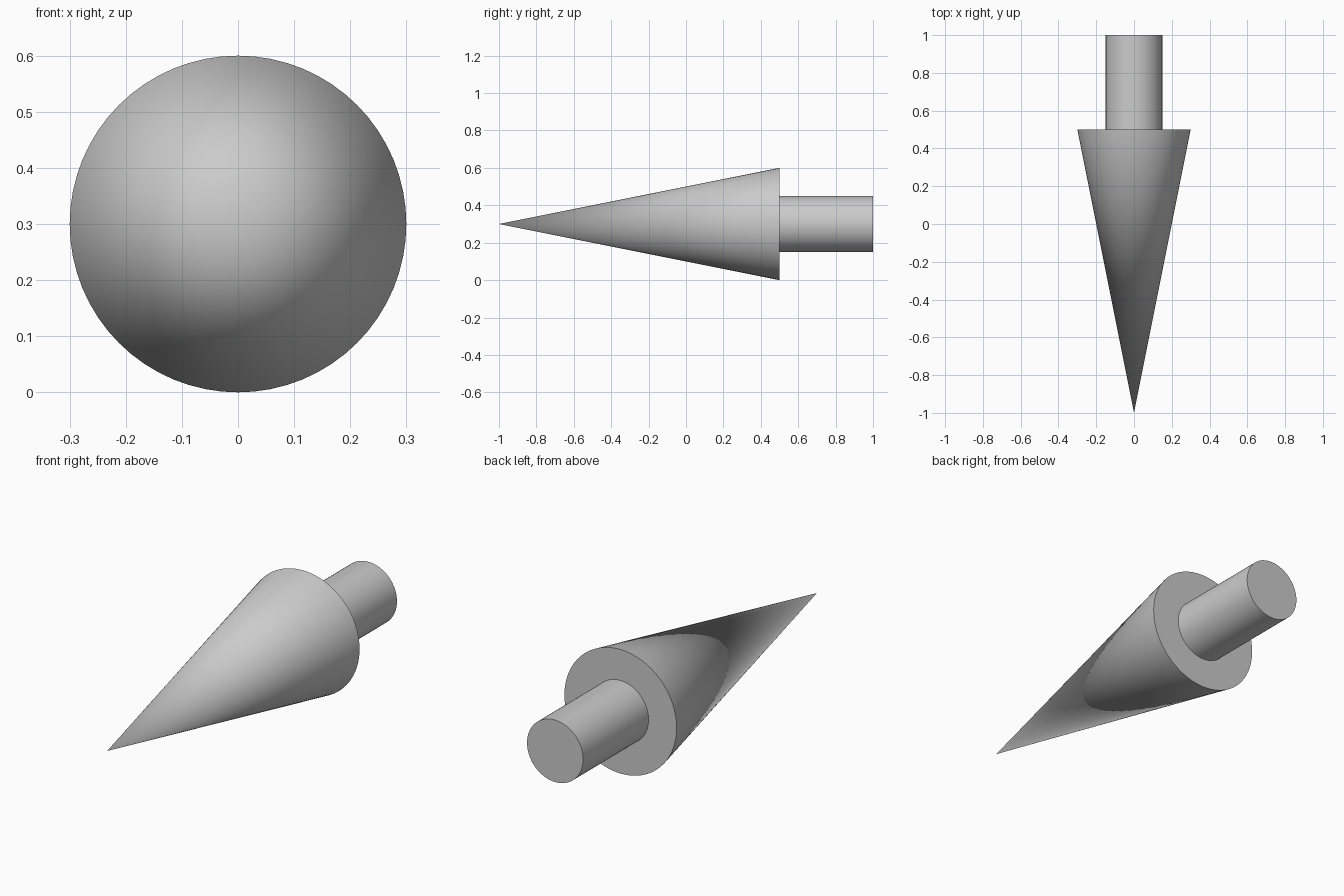
import bpy
from math import radians

if "Cube" in bpy.data.objects:
    bpy.data.objects.remove(bpy.data.objects["Cube"])

SIDES = 64
AXIS_Z = 0.3  # height of the common axis


def finish(name):
    obj = bpy.context.object
    obj.name = name
    bpy.ops.object.shade_smooth_by_angle(angle=radians(30))
    return obj


# Pointed head: apex at y = -1, flat base at y = 0.5
bpy.ops.mesh.primitive_cone_add(
    vertices=SIDES, radius1=0.3, radius2=0, depth=1.5,
    location=(0, -0.25, AXIS_Z), rotation=(radians(90), 0, 0))
finish("cone_head")

# Round shank behind the head: y = 0.5 to 1
bpy.ops.mesh.primitive_cylinder_add(
    vertices=SIDES, radius=0.15, depth=0.5,
    location=(0, 0.75, AXIS_Z), rotation=(radians(90), 0, 0))
finish("shank")
